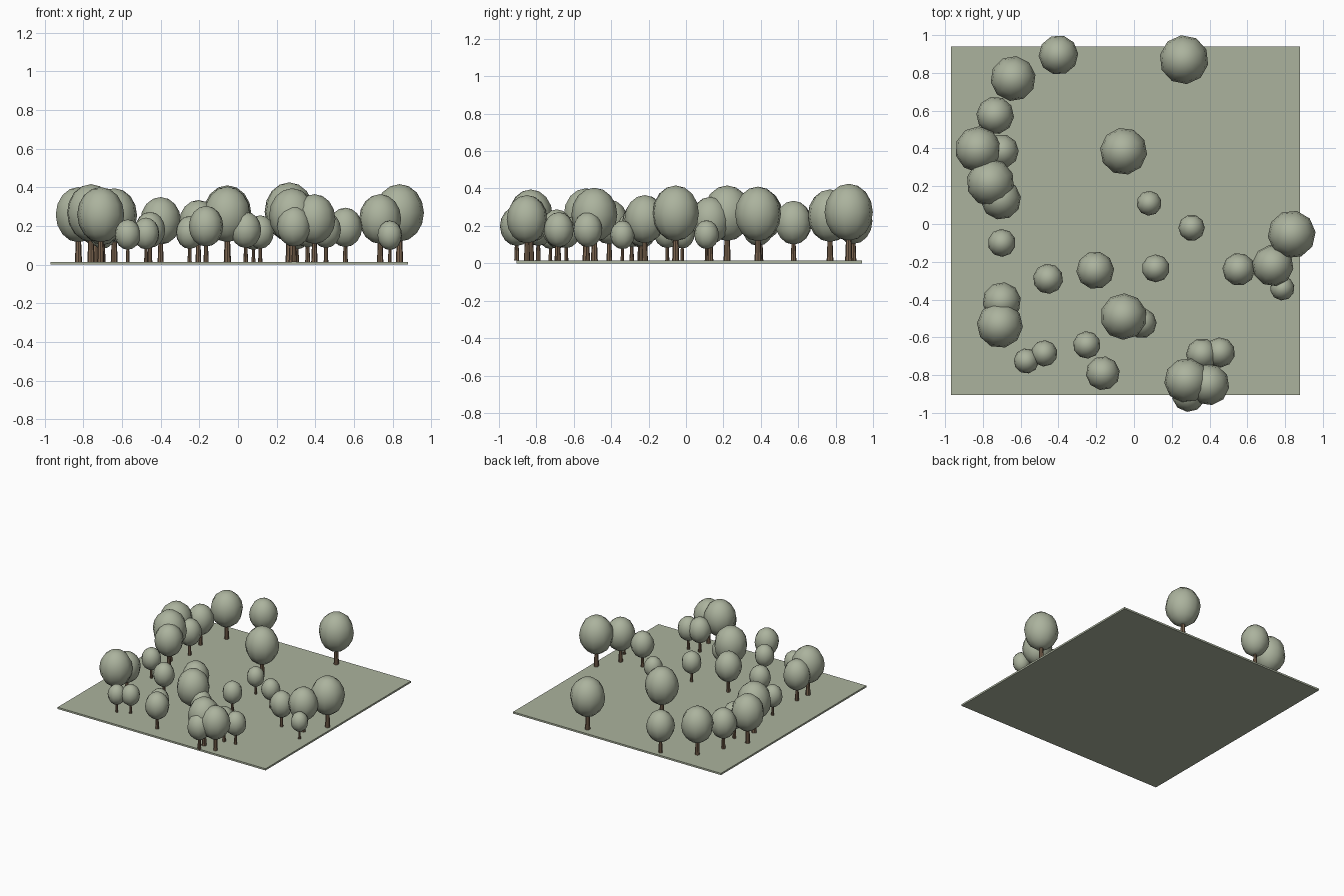
import bpy, math

if "Cube" in bpy.data.objects:
    bpy.data.objects.remove(bpy.data.objects["Cube"])

def material(name, colour):
    m = bpy.data.materials.new(name)
    m.diffuse_color = (*colour, 1)
    m.use_nodes = True
    m.node_tree.nodes["Principled BSDF"].inputs["Base Color"].default_value = m.diffuse_color
    return m

LEAF = material("sage foliage", (0.41, 0.45, 0.34))
GRASS = material("sage ground", (0.41, 0.45, 0.34))
BARK = material("brown bark", (0.20, 0.13, 0.08))
GROUND_TOP = 0.014

# Ground slab
bpy.ops.mesh.primitive_cube_add(size=1, location=(-0.045, 0.017, GROUND_TOP / 2))
slab = bpy.context.object
slab.name = "ground_slab"
slab.scale = (1.848, 1.846, GROUND_TOP)
slab.data.materials.append(GRASS)

# Shared unit meshes: crown sphere, trunk cone
bpy.ops.mesh.primitive_uv_sphere_add(segments=10, ring_count=8, radius=1)
crown_proto = bpy.context.object
crown_mesh = crown_proto.data
bpy.ops.object.shade_smooth()
crown_mesh.materials.append(LEAF)
bpy.data.objects.remove(crown_proto)

bpy.ops.mesh.primitive_cone_add(vertices=8, radius1=0.15, radius2=0.10, depth=1)
trunk_proto = bpy.context.object
trunk_mesh = trunk_proto.data
trunk_mesh.materials.append(BARK)
bpy.data.objects.remove(trunk_proto)

def tree(i, x, y, r):
    z = 0.03 + 1.87 * r          # crown centre height
    crown = bpy.data.objects.new(f"tree_crown_{i}", crown_mesh)
    crown.location = (x, y, z)
    crown.scale = (r, r, 1.17 * r)
    crown.rotation_euler.z = i * 0.37
    trunk = bpy.data.objects.new(f"tree_trunk_{i}", trunk_mesh)
    h = z - 0.8 * r - GROUND_TOP
    trunk.location = (x, y, GROUND_TOP + h / 2)
    trunk.scale = (r, r, h)
    for o in (crown, trunk):
        bpy.context.collection.objects.link(o)

# Trees: x, y, crown radius
TREES = [
    (-.40, .895, .105), (.265, .87, .13), (-.64, .77, .12), (-.735, .575, .10),
    (-.825, .395, .122), (-.70, .385, .09), (-.76, .22, .127), (-.705, .13, .107),
    (-.055, .385, .125), (.08, .11, .066), (.305, -.02, .07), (-.70, -.10, .074),
    (.835, -.055, .127), (.735, -.22, .11), (.785, -.34, .065), (.555, -.24, .087),
    (.115, -.235, .074), (-.205, -.245, .10), (-.455, -.29, .08), (-.70, -.41, .102),
    (-.71, -.535, .122), (-.055, -.49, .123), (.04, -.525, .08), (-.25, -.64, .073),
    (-.165, -.79, .09), (-.57, -.725, .067), (-.475, -.685, .07), (.36, -.69, .085),
    (.455, -.68, .08), (.28, -.83, .12), (.395, -.85, .11), (.29, -.905, .09),
]
for i, t in enumerate(TREES, 1):
    tree(i, *t)
